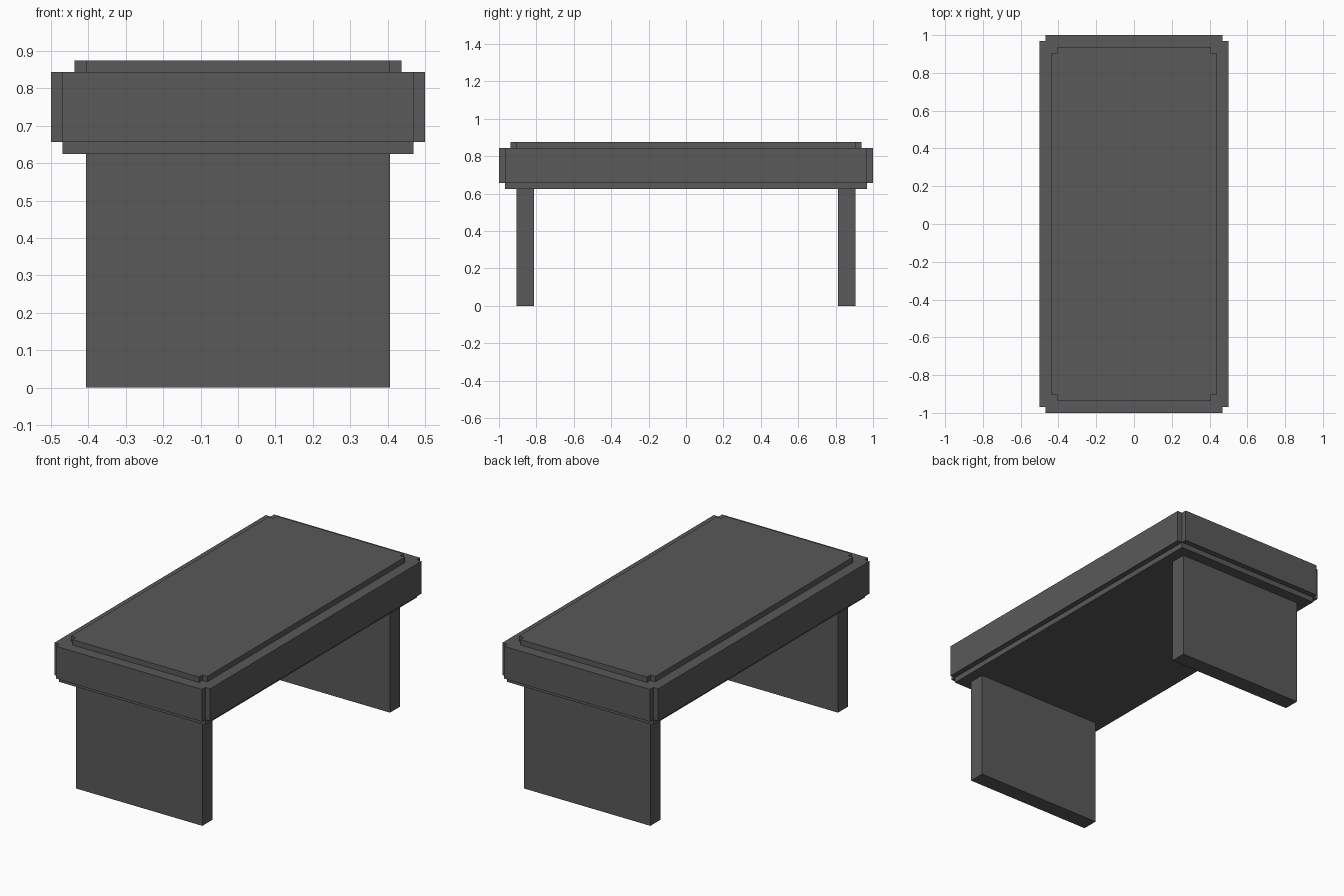
import bpy, bmesh

if "Cube" in bpy.data.objects:
    bpy.data.objects.remove(bpy.data.objects["Cube"])

U = 1 / 32  # grid unit of the blocky style

mat = bpy.data.materials.new("dark grey")
mat.diffuse_color = (0.1, 0.1, 0.1, 1)
mat.use_nodes = True
mat.node_tree.nodes["Principled BSDF"].inputs["Base Color"].default_value = mat.diffuse_color


def slab(name, hx, hy, z0, z1, notch=0, cy=0):
    """Vertical prism, all sizes in grid units, with optional square corner notches."""
    bm = bmesh.new()
    outline = []
    for sx, sy in ((1, 1), (-1, 1), (-1, -1), (1, -1)):
        if notch:
            corner = [(hx, hy - notch), (hx - notch, hy - notch), (hx - notch, hy)]
            if sx * sy < 0:
                corner.reverse()
        else:
            corner = [(hx, hy)]
        outline += [(sx * x, sy * y) for x, y in corner]
    base = bm.faces.new([bm.verts.new((x * U, (y + cy) * U, z0 * U)) for x, y in outline])
    ext = bmesh.ops.extrude_face_region(bm, geom=[base])
    top = [v for v in ext["geom"] if isinstance(v, bmesh.types.BMVert)]
    bmesh.ops.translate(bm, verts=top, vec=(0, 0, (z1 - z0) * U))
    bmesh.ops.recalc_face_normals(bm, faces=bm.faces)
    mesh = bpy.data.meshes.new(name)
    bm.to_mesh(mesh)
    bm.free()
    mesh.materials.append(mat)
    obj = bpy.data.objects.new(name, mesh)
    bpy.context.collection.objects.link(obj)
    return obj


# Table top: lower lip, thick notched body, raised notched panel
slab("lower_lip", 15, 31, 20, 21)
slab("table_body", 16, 32, 21, 27, notch=1)
slab("top_panel", 14, 30, 27, 28, notch=1)

# Panel legs at both ends
for name, side in (("front_leg", -1), ("back_leg", 1)):
    slab(name, 13, 1.5, 0, 20, cy=side * 27.5)
